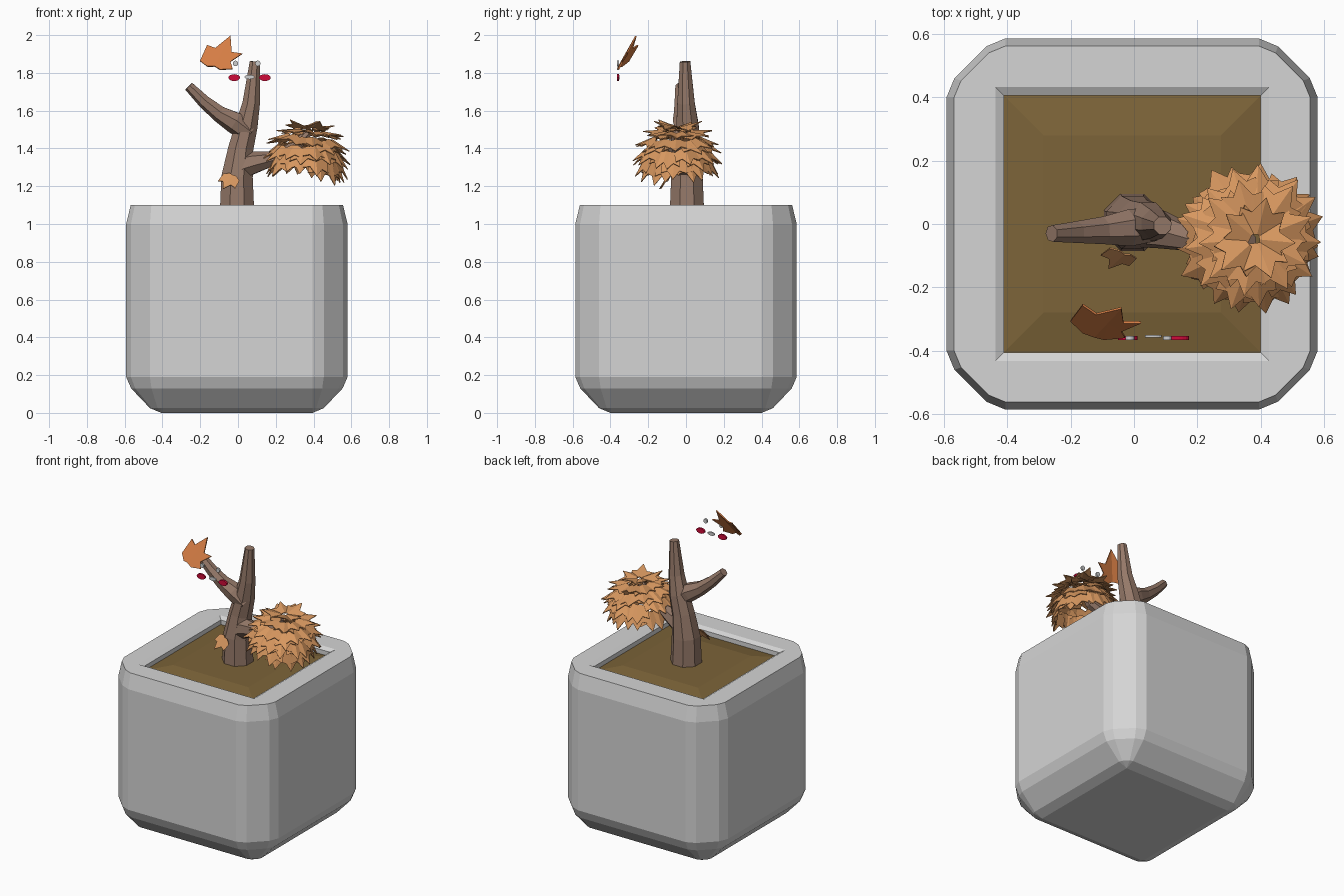
import bpy, bmesh, math, random
from mathutils import Vector, Matrix

if "Cube" in bpy.data.objects:
    bpy.data.objects.remove(bpy.data.objects["Cube"])

random.seed(4)

def material(name, rgb):
    m = bpy.data.materials.new(name)
    m.diffuse_color = (*rgb, 1)
    m.use_nodes = True
    m.node_tree.nodes["Principled BSDF"].inputs["Base Color"].default_value = m.diffuse_color
    return m

GREY = material("pot grey", (0.66, 0.66, 0.66))
SOIL = material("soil brown", (0.20, 0.125, 0.04))
BARK = material("bark brown", (0.30, 0.19, 0.14))
LEAF = material("autumn orange", (0.68, 0.31, 0.115))
DEEP = material("deep orange", (0.68, 0.21, 0.06))
RED = material("cheek red", (0.62, 0.003, 0.04))
PALE = material("face grey", (0.62, 0.62, 0.62))

def finish(bm, name, mat):
    bmesh.ops.recalc_face_normals(bm, faces=bm.faces[:])
    me = bpy.data.meshes.new(name)
    bm.to_mesh(me)
    bm.free()
    me.materials.append(mat)
    ob = bpy.data.objects.new(name, me)
    bpy.context.collection.objects.link(ob)
    return ob

def loft(rings, name, mat, cap_start=True, cap_end=True):
    bm = bmesh.new()
    vs = [[bm.verts.new(p) for p in r] for r in rings]
    n = len(vs[0])
    for a, b in zip(vs, vs[1:]):
        for i in range(n):
            j = (i + 1) % n
            bm.faces.new((a[i], a[j], b[j], b[i]))
    if cap_start:
        bm.faces.new(vs[0])
    if cap_end:
        bm.faces.new(vs[-1])
    bmesh.ops.remove_doubles(bm, verts=bm.verts[:], dist=0.0005)
    return finish(bm, name, mat)

# Pot: square rings with faceted corners, over the rim and into the opening
def square_ring(half, z):
    core = min(half, 0.40)
    d = half - core
    corner = [(half, core), (core + d * 0.865, core + d * 0.325),
              (core + d * 0.325, core + d * 0.865), (core, half)]
    ring = []
    for k in range(4):
        c, s = round(math.cos(k * math.pi / 2)), round(math.sin(k * math.pi / 2))
        ring += [Vector((x * c - y * s - 0.006, x * s + y * c, z)) for x, y in corner]
    return ring

def sharp_ring(half, z):
    ring = []
    for sx, sy in ((1, 1), (-1, 1), (-1, -1), (1, -1)):
        ring += [Vector((sx * half - 0.006, sy * half, z))] * 4
    return ring

profile = [(0.40, 0), (0.46, 0.025), (0.56, 0.13), (0.586, 0.19), (0.586, 1.0), (0.562, 1.10)]
rings = [square_ring(h, z) for h, z in profile]
rings += [sharp_ring(0.432, 1.10), sharp_ring(0.405, 1.085), sharp_ring(0.405, 1.02)]
loft(rings, "pot", GREY)

# Soil: shallow mound
loft([[p for p in sharp_ring(h, z)[::4]] for h, z in ((0.405, 1.03), (0.405, 1.055), (0.28, 1.078))],
     "soil", SOIL)

# Trunk and branches: faceted tubes through (x, y, z, radius)
def tube(path, name, sides=8):
    pts = [Vector(p[:3]) for p in path]
    rings = []
    for i, p in enumerate(pts):
        t = (pts[min(i + 1, len(pts) - 1)] - pts[max(i - 1, 0)]).normalized()
        u = Vector((0, 1, 0)).cross(t).normalized()
        v = t.cross(u)
        r = path[i][3]
        rings.append([p + r * (math.cos(a) * u + math.sin(a) * v)
                      for a in (2 * math.pi * (k + 0.5) / sides for k in range(sides))])
    return loft(rings, name, BARK)

tube([(-0.005, 0.005, 1.05, 0.099), (-0.005, 0.005, 1.25, 0.090), (0.015, 0.008, 1.40, 0.072),
      (0.045, 0.008, 1.52, 0.064), (0.07, 0, 1.64, 0.050), (0.09, -0.005, 1.86, 0.030)], "trunk")
tube([(0.06, 0, 1.48, 0.055), (-0.02, -0.012, 1.54, 0.060), (-0.10, -0.02, 1.585, 0.045),
      (-0.18, -0.025, 1.65, 0.036), (-0.26, -0.03, 1.73, 0.027)], "left_branch", 7)
tube([(0.0, 0, 1.30, 0.075), (0.09, -0.02, 1.325, 0.060), (0.18, -0.045, 1.345, 0.042),
      (0.30, -0.06, 1.40, 0.034), (0.37, -0.05, 1.48, 0.022)], "right_branch", 7)

# Maple leaf: lobed outline folded along its midrib
HALF_LEAF = [(0.20, -0.04), (0.52, 0.10), (0.36, 0.28), (0.56, 0.62), (0.26, 0.56)]

def add_leaf(bm, base, axis, side, fold):
    normal = side.cross(axis).normalized() * side.length
    root, tip = bm.verts.new(base), bm.verts.new(base + axis)
    mid = bm.verts.new(base + axis * 0.5 )
    for s in (1, -1):
        edge = [bm.verts.new(base + side * (s * u) + axis * v - normal * (fold * u))
                for u, v in HALF_LEAF]
        loop = [root] + edge + [tip, mid]
        bm.faces.new(loop if s > 0 else loop[::-1])

def leaf_object(bm, name, mat, thickness):
    me_faces = bm.faces[:]
    bmesh.ops.triangulate(bm, faces=me_faces)
    ob = finish(bm, name, mat)
    mod = ob.modifiers.new("thickness", 'SOLIDIFY')
    mod.thickness = thickness
    mod.offset = 0
    return ob

# Leaf crown: overlapping rows on a slightly tilted dome
bm = bmesh.new()
tilt = Matrix.Rotation(math.radians(7), 3, 'Y')
centre = Vector((0.365, -0.048, 1.345))
for row, (theta, count) in enumerate(((6, 5), (28, 9), (48, 13), (68, 16), (86, 18))):
    for k in range(count):
        th = math.radians(theta + random.uniform(-4, 4))
        ph = 2 * math.pi * (k + 0.5 * (row % 2)) / count + random.uniform(-0.12, 0.12)
        out = Vector((math.sin(th) * math.cos(ph), math.sin(th) * math.sin(ph), math.cos(th)))
        down = Vector((math.cos(th) * math.cos(ph), math.cos(th) * math.sin(ph), -math.sin(th)))
        size = random.uniform(0.105, 0.13)
        axis = (down + out * random.uniform(0.25, 0.45)).normalized()
        side = out.cross(down).normalized()
        side = (side + axis * random.uniform(-0.2, 0.2)).normalized()
        add_leaf(bm, centre + tilt @ (out * 0.168), tilt @ axis * size,
                 tilt @ side * -size, 0.3)
leaf_object(bm, "leaf_crown", LEAF, 0.005)

# Single leaves: one floating, one on the trunk
bm = bmesh.new()
add_leaf(bm, Vector((-0.125, -0.355, 1.835)), Vector((0.085, 0.09, 0.16)),
         Vector((0.165, -0.05, -0.04)), 0.2)
leaf_object(bm, "floating_leaf", DEEP, 0.008)
bm = bmesh.new()
add_leaf(bm, Vector((-0.03, -0.095, 1.26)), Vector((-0.05, -0.045, -0.075)),
         Vector((-0.08, 0.03, 0.035)), 0.2)
leaf_object(bm, "trunk_leaf", LEAF, 0.005)

# Face: cheeks, eyes and mouth
def disc(name, mat, x, z, rx, rz, depth, y=-0.36):
    bm = bmesh.new()
    bmesh.ops.create_cone(bm, cap_ends=True, segments=16, radius1=1, radius2=1, depth=1)
    m = (Matrix.Translation((x, y, z)) @ Matrix.Diagonal((rx, depth, rz, 1))
         @ Matrix.Rotation(math.pi / 2, 4, 'X'))
    bmesh.ops.transform(bm, matrix=m, verts=bm.verts[:])
    finish(bm, name, mat)

for side, cheek_x, eye_x in (("left", -0.02, -0.013), ("right", 0.142, 0.105)):
    disc(side + "_cheek", RED, cheek_x, 1.775, 0.031, 0.018, 0.012)
    disc(side + "_eye", PALE, eye_x, 1.85, 0.014, 0.015, 0.012)
disc("mouth", PALE, 0.061, 1.778, 0.026, 0.012, 0.008, -0.355)
